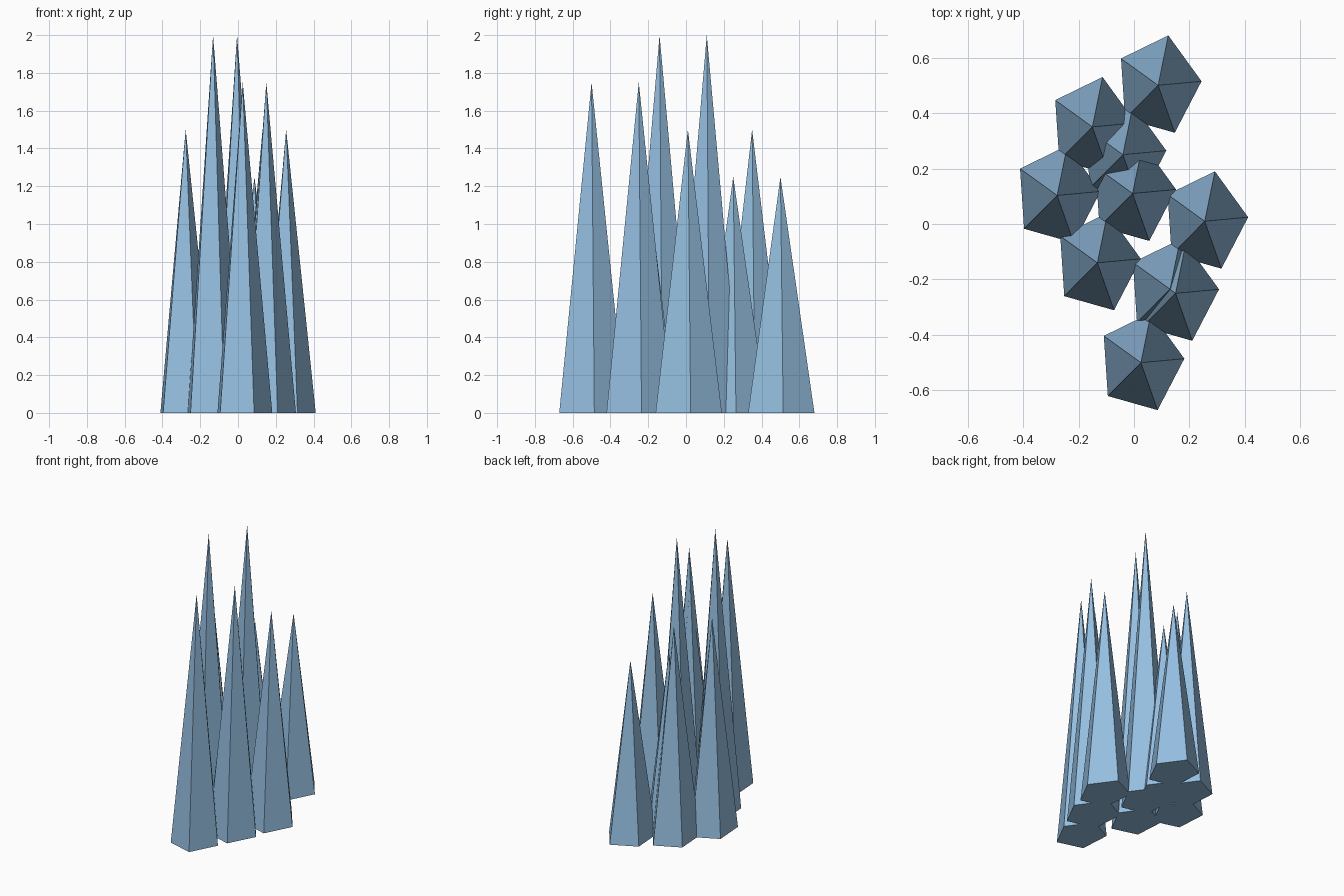
import bpy, bmesh, math

if "Cube" in bpy.data.objects:
    bpy.data.objects.remove(bpy.data.objects["Cube"])

ice = bpy.data.materials.new("pale ice blue")
ice.diffuse_color = (0.30, 0.52, 0.75, 1.0)
ice.use_nodes = True
ice.node_tree.nodes["Principled BSDF"].inputs["Base Color"].default_value = ice.diffuse_color

RX, RY, TURN = 0.157, 0.185, math.radians(4.5)

# five-sided spike, slightly stretched front to back, closed underneath
def spike(name, x, y, height):
    bm = bmesh.new()
    ring = []
    for k in range(5):
        a = TURN + k * math.tau / 5
        ring.append(bm.verts.new((RX * math.cos(a), RY * math.sin(a), 0)))
    tip = bm.verts.new((0, 0, height))
    bm.faces.new(ring[::-1])
    for k in range(5):
        bm.faces.new((ring[k], ring[(k + 1) % 5], tip))
    mesh = bpy.data.meshes.new(name)
    bm.to_mesh(mesh)
    bm.free()
    mesh.materials.append(ice)
    ob = bpy.data.objects.new(name, mesh)
    ob.location = (x, y, 0)
    bpy.context.collection.objects.link(ob)

# cluster of spikes: x, y, height
SPIKES = [
    (0.087, 0.50, 1.25), (-0.15, 0.35, 1.5), (-0.04, 0.25, 1.25),
    (-0.277, 0.103, 1.5), (-0.005, 0.11, 2.0), (0.255, 0.01, 1.5),
    (-0.132, -0.14, 2.0), (0.15, -0.25, 1.75), (0.13, -0.235, 1.5),
    (0.025, -0.50, 1.75),
]
for i, (x, y, h) in enumerate(SPIKES, 1):
    spike(f"spike_{i}", x, y, h)
